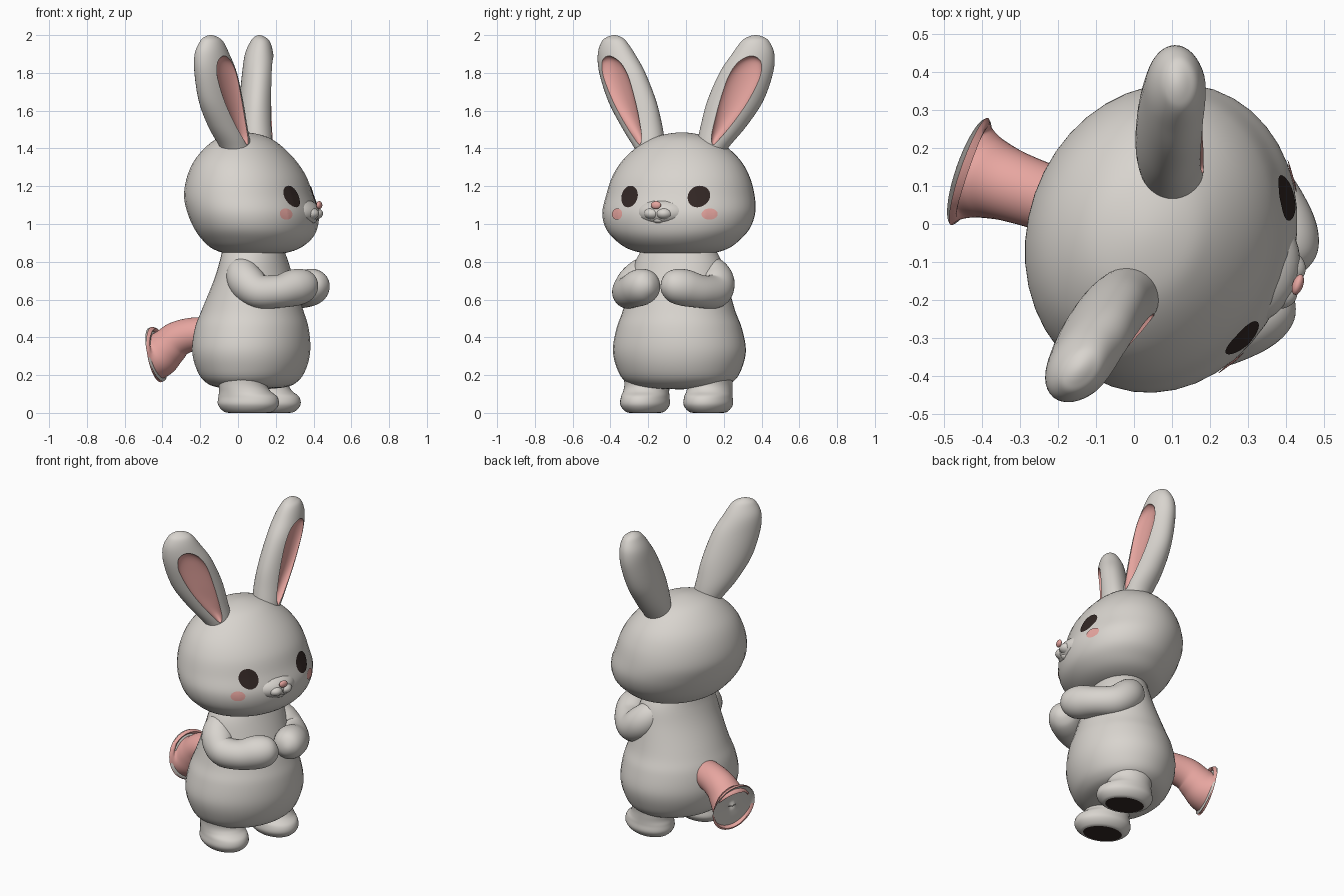
import bpy, bmesh, math
from mathutils import Vector, Matrix

if "Cube" in bpy.data.objects:
    bpy.data.objects.remove(bpy.data.objects["Cube"])

CENTRE = Vector((0.07, -0.035, 0))   # body axis
TURN = math.radians(-19)             # figure looks along +x, turned a little to the front


def material(name, rgb):
    m = bpy.data.materials.new(name)
    m.diffuse_color = (*rgb, 1)
    m.use_nodes = True
    m.node_tree.nodes["Principled BSDF"].inputs["Base Color"].default_value = m.diffuse_color
    return m


FUR = material("warm_grey_fur", (0.69, 0.66, 0.62))
PINK = material("soft_pink", (0.82, 0.39, 0.36))
DARK = material("dark_brown", (0.032, 0.020, 0.018))


def finish(name, bm, mats):
    me = bpy.data.meshes.new(name)
    bmesh.ops.remove_doubles(bm, verts=bm.verts, dist=1e-5)
    bmesh.ops.recalc_face_normals(bm, faces=bm.faces)
    bm.to_mesh(me)
    bm.free()
    for m in mats:
        me.materials.append(m)
    me.shade_smooth()
    me.set_sharp_from_angle(angle=math.radians(50))
    ob = bpy.data.objects.new(name, me)
    bpy.context.collection.objects.link(ob)
    ob.location = CENTRE
    ob.rotation_euler.z = TURN
    return ob


def catmull(p, t):
    a, b, c, d = p
    return [0.5 * (2 * q + (r - o) * t + (2 * o - 5 * q + 4 * r - s) * t * t
                   + (3 * q - o - 3 * r + s) * t ** 3) for o, q, r, s in zip(a, b, c, d)]


def beyond(end, nxt):
    # extra ring past an end: mirrored at a pole so it comes out round
    if end[3] == 0:
        return (*nxt[:3], -nxt[3], -nxt[4])
    return tuple(2 * e - q for e, q in zip(end, nxt))


def skin(bm, rows):
    for a, b in zip(rows, rows[1:]):
        for k in range(len(a)):
            j = (k + 1) % len(a)
            bm.faces.new((a[k], a[j], b[j], b[k]))


def loft(name, rings, mats=(FUR,), turn=0, ref=None, n=40, sub=6):
    # rings are (x, y, z, radius_a, radius_b); level rings, or square to the path if ref is given
    r = [beyond(rings[0], rings[1]), *rings, beyond(rings[-1], rings[-2])]
    path = [catmull(r[i:i + 4], k / sub) for i in range(len(rings) - 1) for k in range(sub)]
    path.append(list(rings[-1]))
    bm = bmesh.new()
    rows = []
    for i, p in enumerate(path):
        u = Vector((math.cos(turn), math.sin(turn), 0))
        v = Vector((-u.y, u.x, 0))
        if ref:
            t = Vector(path[min(i + 1, len(path) - 1)][:3]) - Vector(path[max(i - 1, 0)][:3])
            u = t.cross(Vector(ref)).normalized()
            v = t.cross(u).normalized()
        rows.append([bm.verts.new(Vector(p[:3]) + u * p[3] * math.cos(a) + v * p[4] * math.sin(a))
                     for a in (2 * math.pi * k / n for k in range(n))])
    skin(bm, rows)
    return finish(name, bm, mats)


def stack(name, levels, x=0, y=0, **kw):
    return loft(name, [(x + c, y, z, a, b) for z, c, a, b in levels], **kw)


def ball(name, loc, radii, mat=FUR):
    bm = bmesh.new()
    bmesh.ops.create_uvsphere(bm, u_segments=32, v_segments=20, radius=1,
                              matrix=Matrix.Translation(loc) @ Matrix.Diagonal((*radii, 1)))
    return finish(name, bm, [mat])


def spot(name, y, z, ry, rz, mat):
    # oval plate laid on the head surface
    bm = bmesh.new()
    rows = []
    for f in (0, .25, .5, .75, 1):
        rows.append([])
        for k in range(32):
            a = k * math.pi / 16
            o = Vector((1, y + ry * f * math.cos(a), z + rz * f * math.sin(a)))
            _, hit, nor, _ = head.ray_cast(o, Vector((-1, 0, 0)))
            rows[-1].append(bm.verts.new(hit + nor * .005))
    skin(bm, rows)
    ob = finish(name, bm, [mat])
    if sum(p.normal.x for p in ob.data.polygons) < 0:
        ob.data.flip_normals()


# head and body
head = stack("head", [(.83, .02, 0, 0), (.843, .02, .14, .17), (.87, .025, .225, .27),
                      (.92, .03, .285, .34), (.98, .025, .32, .39), (1.06, .01, .34, .412),
                      (1.15, -.015, .335, .4), (1.25, -.025, .31, .37), (1.34, -.035, .26, .315),
                      (1.42, -.04, .185, .225), (1.465, -.04, .11, .13), (1.485, -.04, 0, 0)])
stack("body", [(.125, 0, 0, 0), (.135, 0, .17, .21), (.17, 0, .245, .295), (.24, 0, .288, .337),
               (.335, 0, .308, .357), (.45, .003, .297, .335), (.545, .007, .265, .3),
               (.7, .015, .207, .262), (.8, .015, .175, .235), (.88, .01, .155, .19)])

# muzzle and nose
ball("muzzle", (.235, 0, 1.06), (.142, .16, .085))
ball("lower_lip", (.335, 0, 1.022), (.03, .032, .02))
ball("nose", (.381, 0, 1.1), (.014, .028, .021), PINK)
bpy.context.view_layer.update()

for s, side in ((1, "left"), (-1, "right")):
    ball(side + "_muzzle_pad", (.334, s * .033, 1.055), (.055, .047, .034))
    spot(side + "_eye", s * .19 + .012, 1.144, .053, .057, DARK)
    spot(side + "_cheek_spot", s * .255 + .006, 1.052, .036, .029, PINK)

    # ear with a hollowed pink inside, turned outward
    phi = s * math.radians(21)

    def ear_axis(z):
        return -.02 - .13 * (z - 1.38)

    ear = loft(side + "_ear", [(ear_axis(z) + d, s * y, z, t, w) for z, y, t, w, d in (
        (1.33, .15, 0, 0, 0), (1.35, .152, .065, .065, 0), (1.42, .182, .082, .09, -.005),
        (1.52, .23, .09, .122, -.015), (1.65, .288, .09, .148, -.015), (1.8, .347, .086, .142, -.005),
        (1.9, .383, .075, .112, 0), (1.965, .395, .052, .075, .01), (1.99, .396, .028, .042, .01),
        (2.0, .396, 0, 0, .01))], mats=(FUR, PINK), turn=phi)
    cut = loft("ear_cutter", [(ear_axis(z) + .08 * math.cos(phi),
                               s * (y + .08 * abs(math.sin(phi))), z, t, w) for z, y, t, w in (
        (1.42, .178, 0, 0), (1.46, .193, .03, .026), (1.54, .232, .04, .053), (1.65, .282, .042, .08),
        (1.77, .33, .042, .09), (1.84, .355, .038, .072), (1.875, .368, .026, .042),
        (1.89, .372, 0, 0))], mats=(FUR, PINK), turn=phi)
    for p in cut.data.polygons:
        p.material_index = 1
    mod = ear.modifiers.new("hollow", 'BOOLEAN')
    mod.operation, mod.solver, mod.object = 'DIFFERENCE', 'EXACT', cut
    bpy.context.view_layer.update()
    me = bpy.data.meshes.new_from_object(ear.evaluated_get(bpy.context.evaluated_depsgraph_get()))
    ear.modifiers.clear()
    ear.data = me
    me.shade_smooth()
    me.set_sharp_from_angle(angle=math.radians(35))
    bpy.data.objects.remove(cut)

    # arm folded to the chest, ending in a round hand
    loft(side + "_arm", [(x, s * y, z, r, r) for x, y, z, r in (
        (.0, .115, .785, 0), (.0, .135, .78, .05), (.015, .185, .745, .085), (.055, .225, .69, .097),
        (.125, .238, .643, .09), (.22, .195, .643, .087), (.285, .125, .663, .097),
        (.33, .07, .675, .085), (.355, .035, .68, .05), (.363, .022, .682, 0))], ref=(1, s, 1))

    # leg and foot in one, with a dark sole
    foot = stack(side + "_leg_and_foot", [
        (0, 0, 0, 0), (0, 0, .105, .075), (.012, 0, .14, .105), (.045, 0, .165, .127),
        (.085, -.003, .16, .124), (.115, -.02, .138, .12), (.15, -.03, .13, .118),
        (.22, -.03, .135, .118), (.27, -.03, .09, .08), (.29, -.03, 0, 0)],
        x=.045, y=s * .177, mats=(FUR, DARK))
    for v in foot.data.vertices:
        v.co.z = max(v.co.z, 0)
    for p in foot.data.polygons:
        if p.center.z < .0015:
            p.material_index = 1

# trumpet-shaped tail with a pale hollow end
loft("tail", [(x, 0, z, r, r) for x, z, r in (
    (-.2, .42, .085), (-.32, .417, .088), (-.41, .392, .094), (-.465, .348, .104),
    (-.505, .315, .118), (-.531, .309, .149))], mats=(PINK,), ref=(0, 0, 1))
end = loft("tail_end", [(x, 0, z, r, r) for x, z, r in (
    (-.531, .309, .147), (-.521, .3115, .125), (-.514, .313, .06), (-.513, .3133, 0))], ref=(0, 0, 1))
if sum(p.normal.x for p in end.data.polygons) > 0:
    end.data.flip_normals()
